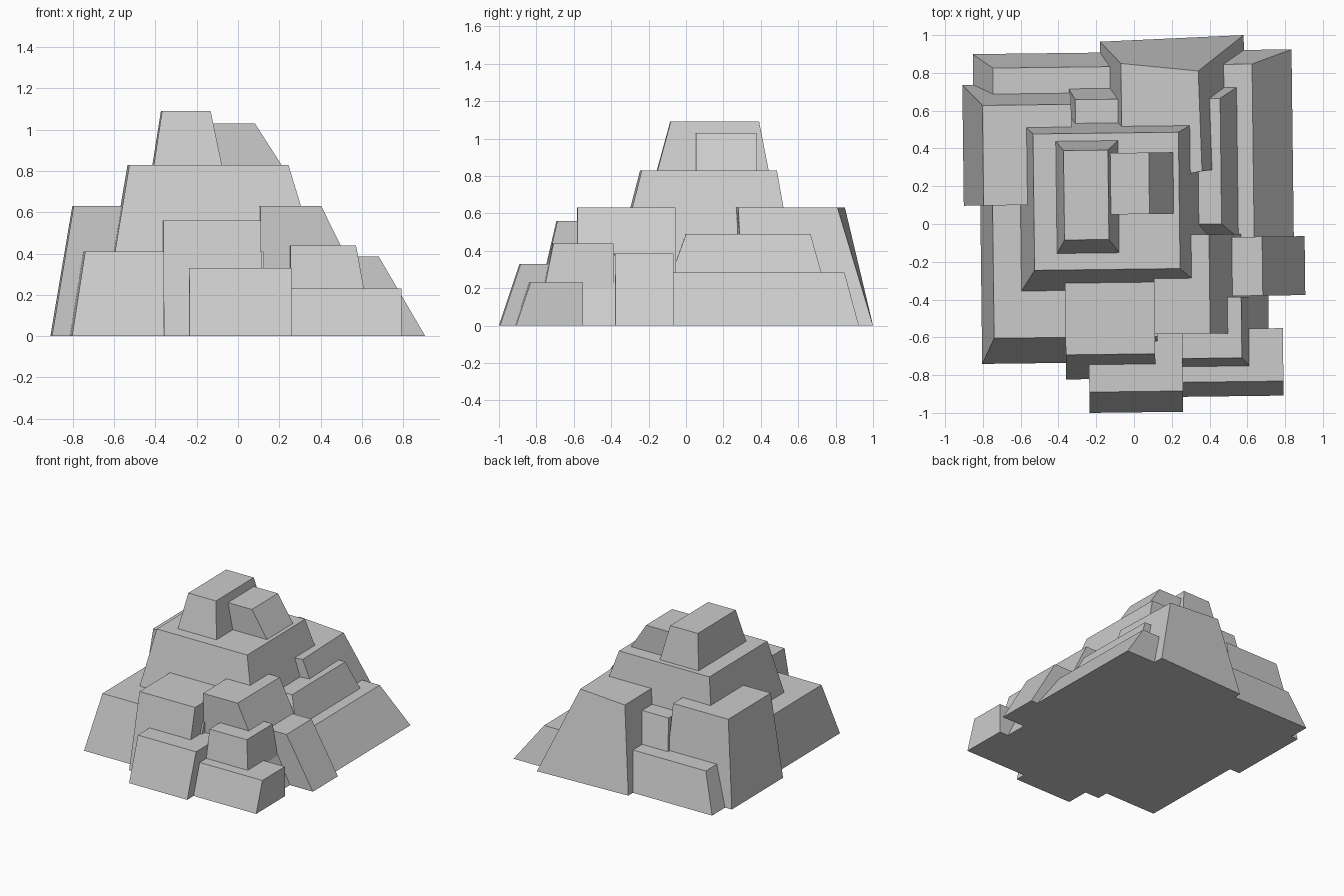
import bpy, bmesh, math
from mathutils import Matrix, Vector

if "Cube" in bpy.data.objects:
    bpy.data.objects.remove(bpy.data.objects["Cube"])

TILT = math.radians(0.7)   # the whole pile is turned slightly


def rect(x0, x1, y0, y1):
    return [(x0, y0), (x1, y0), (x1, y1), (x0, y1)]


def block(name, base, top, height):
    """Tapered rock standing on the ground: base and top outlines of four corners."""
    bm = bmesh.new()
    n = len(base)
    lo = [bm.verts.new((x, y, 0)) for x, y in base]
    hi = [bm.verts.new((x, y, height)) for x, y in top]
    bm.faces.new(lo[::-1])
    bm.faces.new(hi)
    for i in range(n):
        j = (i + 1) % n
        bm.faces.new((lo[i], lo[j], hi[j], hi[i]))
    mesh = bpy.data.meshes.new(name)
    bm.to_mesh(mesh)
    bm.free()
    ob = bpy.data.objects.new(name, mesh)
    bpy.context.collection.objects.link(ob)
    return ob


def rect_block(name, base, top, height):
    """Rectangular tapered rock, turned a little about its own centre."""
    c = Vector(((base[0] + base[1]) / 2, (base[2] + base[3]) / 2, 0))
    ob = block(name, rect(*base), rect(*top), height)
    ob.data.transform(Matrix.Translation(c) @ Matrix.Rotation(TILT, 4, 'Z') @ Matrix.Translation(-c))
    return ob


# name, base (x0, x1, y0, y1), top (x0, x1, y0, y1), height
rocks = [
    ("left_front_rock", (-.81, .12, -.735, .3), (-.745, .12, -.60, .3), .41),
    ("left_back_rock", (-.905, -.33, .10, .74), (-.80, -.33, .10, .63), .63),
    ("back_low_rock", (-.85, .1, .3, .905), (-.745, .1, .3, .83), .29),
    ("back_step_rock", (-.385, .05, .3, .79), (-.31, .05, .3, .66), .52),
    ("right_low_rock", (.1, .84, -.07, .92), (.1, .63, -.07, .845), .285),
    ("right_upper_rock", (.15, .67, -.18, .80), (.15, .46, 0, .665), .49),
    ("right_buttress", (.3, .905, -.38, -.068), (.3, .68, -.38, -.068), .385),
    ("front_upper_rock", (.105, .71, -.58, -.055), (.105, .40, -.58, -.055), .63),
    ("front_middle_rock", (-.363, .11, -.82, -.2), (-.363, .11, -.69, -.2), .56),
    ("front_low_rock", (-.238, .257, -.997, -.5), (-.238, .257, -.887, -.5), .33),
    ("front_right_step", (.253, .65, -.80, -.388), (.253, .57, -.71, -.388), .44),
    ("front_right_low_rock", (.2, .79, -.912, -.555), (.2, .79, -.835, -.555), .23),
    # summit rocks: taper continued down inside the core
    ("summit_rock", (-.54, .09, -.38, .60), (-.37, -.135, -.083, .39), 1.09),
    ("summit_small_rock", (-.25, .74, .055, .38), (-.25, .08, .055, .38), 1.03),
]

# Summit rocks only start just under the core's top
SUMMIT_START = .75


def lift_base(ob, height):
    """Slide the base corners up along the tapered edges."""
    v = ob.data.vertices
    for i in range(4):
        v[i].co = v[i].co.lerp(v[i + 4].co, SUMMIT_START / height)


core = rect_block("rock_formation", (-.67, .49, -.455, .625), (-.53, .24, -.24, .482), .83)
parts = []
for name, base, top, h in rocks:
    ob = rect_block(name, base, top, h)
    if h > 1:
        lift_base(ob, h)
    parts.append(ob)

# Large skewed rock at the back
parts.append(block("back_tall_rock",
                   [(-.17, .2), (.60, .31), (.58, 1.0), (-.18, .965)],
                   [(-.06, .2), (.36, .28), (.34, .81), (-.07, .85)], .63))

# Fuse all rocks into one solid
bpy.context.view_layer.objects.active = core
for ob in parts:
    mod = core.modifiers.new(ob.name, 'BOOLEAN')
    mod.operation = 'UNION'
    mod.solver = 'EXACT'
    mod.object = ob
    bpy.ops.object.modifier_apply(modifier=mod.name)
    bpy.data.objects.remove(ob)
